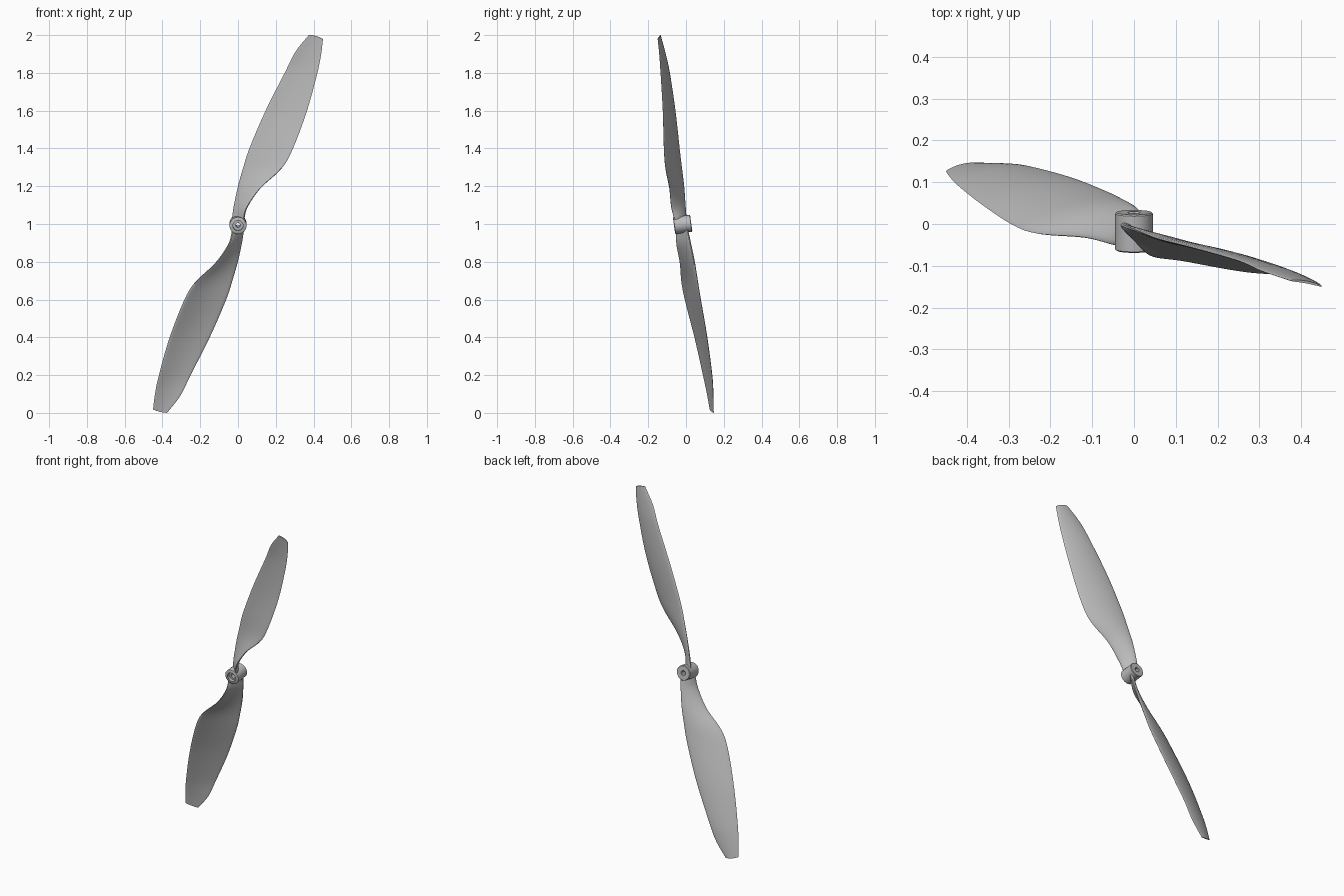
import bpy, bmesh, math
from mathutils import Vector, Matrix

cube = bpy.data.objects.get("Cube")
if cube:
    bpy.data.objects.remove(cube, do_unlink=True)

# Single plain plastic colour
grey = bpy.data.materials.new("light_grey_plastic")
grey.use_nodes = True
colour = (0.5, 0.5, 0.5, 1)
grey.diffuse_color = colour
grey.node_tree.nodes["Principled BSDF"].inputs["Base Color"].default_value = colour

# The whole rotor leans forward about its centre
TILT = Matrix.Translation((0, 0, 1)) @ Matrix.Rotation(math.radians(8), 4, "X")


def finish(name, bm, matrix):
    """Turn a bmesh into a smooth shaded, placed object."""
    bmesh.ops.recalc_face_normals(bm, faces=bm.faces[:])
    mesh = bpy.data.meshes.new(name)
    bm.to_mesh(mesh)
    bm.free()
    mesh.materials.append(grey)
    obj = bpy.data.objects.new(name, mesh)
    bpy.context.collection.objects.link(obj)
    obj.matrix_world = matrix
    bpy.ops.object.select_all(action="DESELECT")
    obj.select_set(True)
    bpy.context.view_layer.objects.active = obj
    bpy.ops.object.shade_smooth_by_angle(angle=math.radians(40))
    return obj


def bridge(bm, rings):
    """Skin a list of closed vertex rings."""
    for a, b in zip(rings, rings[1:]):
        for i in range(len(a)):
            j = (i + 1) % len(a)
            bm.faces.new((a[i], a[j], b[j], b[i]))


def spline(points, steps):
    """Smooth curve through all the given points."""
    pts = [Vector(p) for p in points]
    pts = [2 * pts[0] - pts[1]] + pts + [2 * pts[-1] - pts[-2]]
    out = []
    for a, b, c, d in zip(pts, pts[1:], pts[2:], pts[3:]):
        for k in range(steps):
            t = k / steps
            out.append(b + (c - a) * t / 2 + (a - 2.5 * b + 2 * c - d / 2) * t ** 2
                       + (1.5 * (b - c) + (d - a) / 2) * t ** 3)
    return out + [pts[-2]]


# Blade edges: sideways, fore-aft, distance along the blade
straight_edge = [
    (-.03, .005, .03), (-.02, .01, .1), (0, .016, .2), (.028, .018, .3),
    (.06, .02, .4), (.145, .026, .6), (.25, .025, .81), (.305, .016, .92),
    (.375, .005, 1.01)]
bulged_edge = [
    (.03, -.055, .03), (.05, -.064, .1), (.12, -.06, .2), (.23, -.066, .305),
    (.29, -.06, .41), (.365, -.038, .61), (.42, -.022, .81), (.44, -.015, .91),
    (.45, -.012, .99)]


def blade(name, turn):
    """Cambered, twisted blade lofted between its two edges."""
    bm = bmesh.new()
    lefts, rights = spline(straight_edge, 6), spline(bulged_edge, 6)
    n = 12
    rings = []
    for left, right in zip(lefts, rights):
        chord = right - left
        normal = Vector((-chord.y, chord.x, 0)).normalized()
        half = .013 - .010 * min(1, left.z)
        ring = []
        for i in range(2 * n):
            angle = math.pi * i / n
            u = (1 - math.cos(angle)) / 2
            side = 1 if i < n else -1
            bow = .05 * chord.length * 4 * u * (1 - u)
            thick = side * half * abs(math.sin(angle)) ** .8
            ring.append(bm.verts.new(left + chord * u + normal * (bow + thick)))
        rings.append(ring)
    # Slightly rounded tip
    tip = rings[-1]
    for i, v in enumerate(tip):
        v.co.z += .004 * math.sin(math.pi * i / n) ** 2
    bridge(bm, rings)
    bm.faces.new(rings[0])
    bm.faces.new(tip)
    return finish(name, bm, TILT @ Matrix.Rotation(turn, 4, "Y"))


blade("upper_blade", 0)
blade("lower_blade", math.pi)

# Hub: turned sleeve with a shaft bore and a recessed front
profile = [
    (.012, -.048), (.027, -.048), (.027, -.064), (.041, -.064), (.045, -.061),
    (.045, .025), (.042, .028), (.015, .028), (.012, .025), (.012, -.048)]
bm = bmesh.new()
segments = 40
rings = []
for radius, y in profile[:-1]:
    rings.append([bm.verts.new((radius * math.cos(a), y, radius * math.sin(a)))
                  for a in (math.tau * k / segments for k in range(segments))])
bridge(bm, rings + rings[:1])
finish("hub", bm, TILT)
